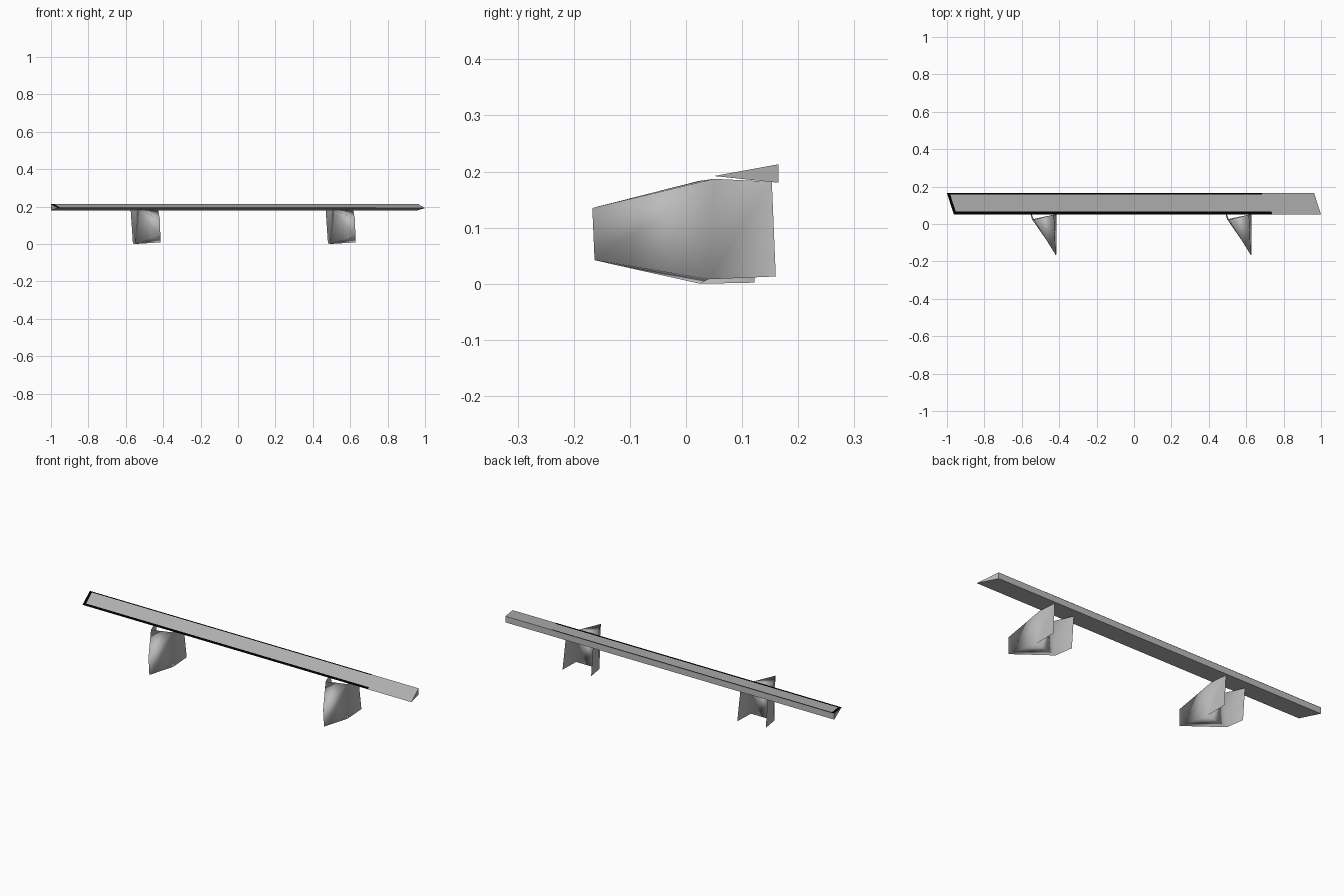
import bpy

if "Cube" in bpy.data.objects:
    bpy.data.objects.remove(bpy.data.objects["Cube"])


def flat_colour(name, v):
    m = bpy.data.materials.new(name)
    m.diffuse_color = (v, v, v, 1)
    m.use_nodes = True
    m.node_tree.nodes["Principled BSDF"].inputs["Base Color"].default_value = m.diffuse_color
    return m


grey = flat_colour("plain_grey", 0.5)
black = flat_colour("black_trim", 0.0)


def make(name, verts, faces, mat=grey, smooth=False):
    me = bpy.data.meshes.new(name)
    me.from_pydata(verts, [], faces)
    me.materials.append(mat)
    for p in me.polygons:
        p.use_smooth = smooth
    me.update()
    ob = bpy.data.objects.new(name, me)
    bpy.context.collection.objects.link(ob)
    return ob


# Long wedge-section rail with skewed ends
profile = [(0.05, 0.192), (0.165, 0.18), (0.165, 0.213)]
skew = [(-0.963, 1.0), (-1.0, 0.963), (-1.0, 0.963)]
ends = [[(skew[i][s], y, z) for i, (y, z) in enumerate(profile)] for s in (0, 1)]
make("rail", ends[0] + ends[1],
     [(0, 2, 1), (3, 4, 5), (0, 1, 4, 3), (1, 2, 5, 4), (2, 0, 3, 5)])


# Thin black trim lying on the rail's sloping top
def on_top(x, t):
    """Point at fraction t from the front edge to the back edge of the top."""
    return (x - 0.037 * t, 0.05 + 0.115 * t, 0.1928 + 0.021 * t)


for name, x0, x1, t0, t1 in (("front_trim", -0.963, 0.74, 0.0, 0.14),
                             ("back_trim", -0.963, 0.72, 0.94, 1.0),
                             ("end_trim", -0.963, -0.948, 0.14, 0.94)):
    make(name, [on_top(x0, t0), on_top(x1, t0), on_top(x1, t1), on_top(x0, t1)],
         [(0, 1, 2, 3)], black)

# Two brackets: pointed closed nose with a fin running back from each side
for side, dx in (("left", 0.0), ("right", 1.043)):
    v = [(-0.415, -0.163, 0.042), (-0.418, -0.167, 0.135),   # nose tip
         (-0.545, 0.025, 0.0), (-0.535, 0.022, 0.183),       # left shoulder
         (-0.415, 0.040, 0.008), (-0.428, 0.050, 0.187),     # right shoulder
         (-0.562, 0.122, 0.002), (-0.574, 0.122, 0.180),     # left fin end
         (-0.418, 0.160, 0.013), (-0.432, 0.153, 0.182)]     # right fin end
    make(side + "_bracket", [(x + dx, y, z) for x, y, z in v],
         [(0, 1, 3, 2), (0, 4, 5, 1), (1, 5, 3), (0, 2, 4), (2, 3, 5, 4),
          (2, 3, 7, 6), (4, 8, 9, 5)], smooth=True)
